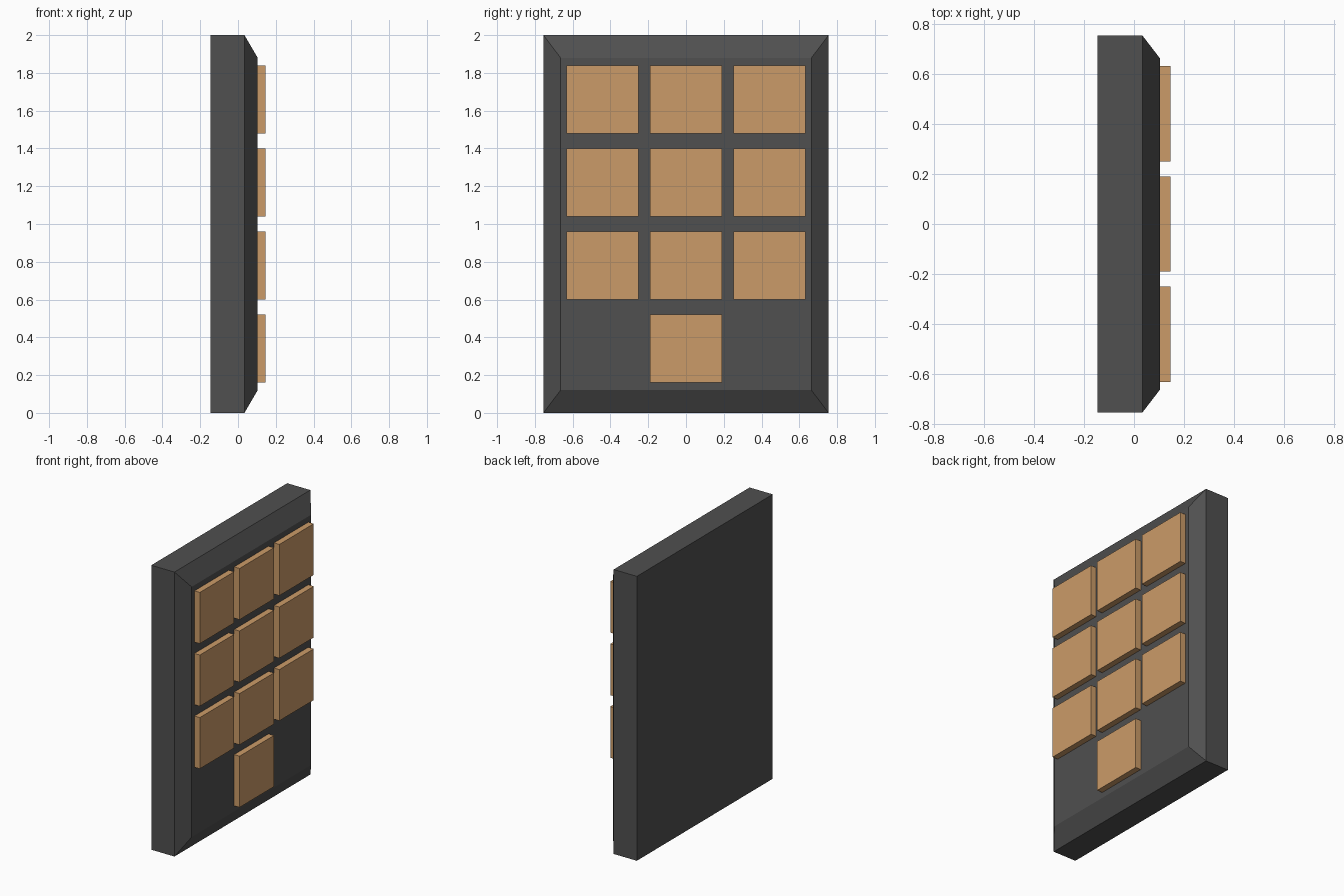
import bpy, bmesh

if "Cube" in bpy.data.objects:
    bpy.data.objects.remove(bpy.data.objects["Cube"])


def material(name, rgb):
    mat = bpy.data.materials.new(name)
    mat.diffuse_color = (*rgb, 1)
    mat.use_nodes = True
    mat.node_tree.nodes["Principled BSDF"].inputs["Base Color"].default_value = mat.diffuse_color
    return mat


def make_loft(name, sections, mat):
    """Closed solid through rectangles (x, half width y, low z, high z), ordered along +x."""
    bm = bmesh.new()
    rings = [[bm.verts.new((x, sy * hy, z)) for sy, z in ((-1, z0), (1, z0), (1, z1), (-1, z1))]
             for x, hy, z0, z1 in sections]
    for a, b in zip(rings, rings[1:]):
        for i in range(4):
            j = (i + 1) % 4
            bm.faces.new((a[i], a[j], b[j], b[i]))
    bm.faces.new(rings[0])
    bm.faces.new(rings[-1])
    bmesh.ops.recalc_face_normals(bm, faces=bm.faces)
    mesh = bpy.data.meshes.new(name)
    bm.to_mesh(mesh)
    bm.free()
    mesh.materials.append(mat)
    obj = bpy.data.objects.new(name, mesh)
    bpy.context.collection.objects.link(obj)
    return obj


dark = material("dark_grey", (0.08, 0.08, 0.08))
tan = material("tan", (0.6, 0.33, 0.14))

BACK, EDGE, FACE, KEY_TOP = -0.146, 0.034, 0.104, 0.146

# Housing: slab with a chamfered rim around the keypad face
make_loft("housing", [(BACK, 0.755, 0, 2), (EDGE, 0.755, 0, 2), (FACE, 0.664, 0.12, 1.88)], dark)

# Keys: three full rows plus a single centre key at the bottom
KEY_Y, KEY_Z = 0.191, 0.18
for row in range(4):
    z = 0.34 + 0.44 * row
    for col in ((0,) if row == 0 else (-1, 0, 1)):
        key = make_loft(f"key_{row}_{col + 1}",
                        [(FACE, KEY_Y, z - KEY_Z, z + KEY_Z),
                         (KEY_TOP, KEY_Y, z - KEY_Z, z + KEY_Z)], tan)
        key.location.y = 0.442 * col
